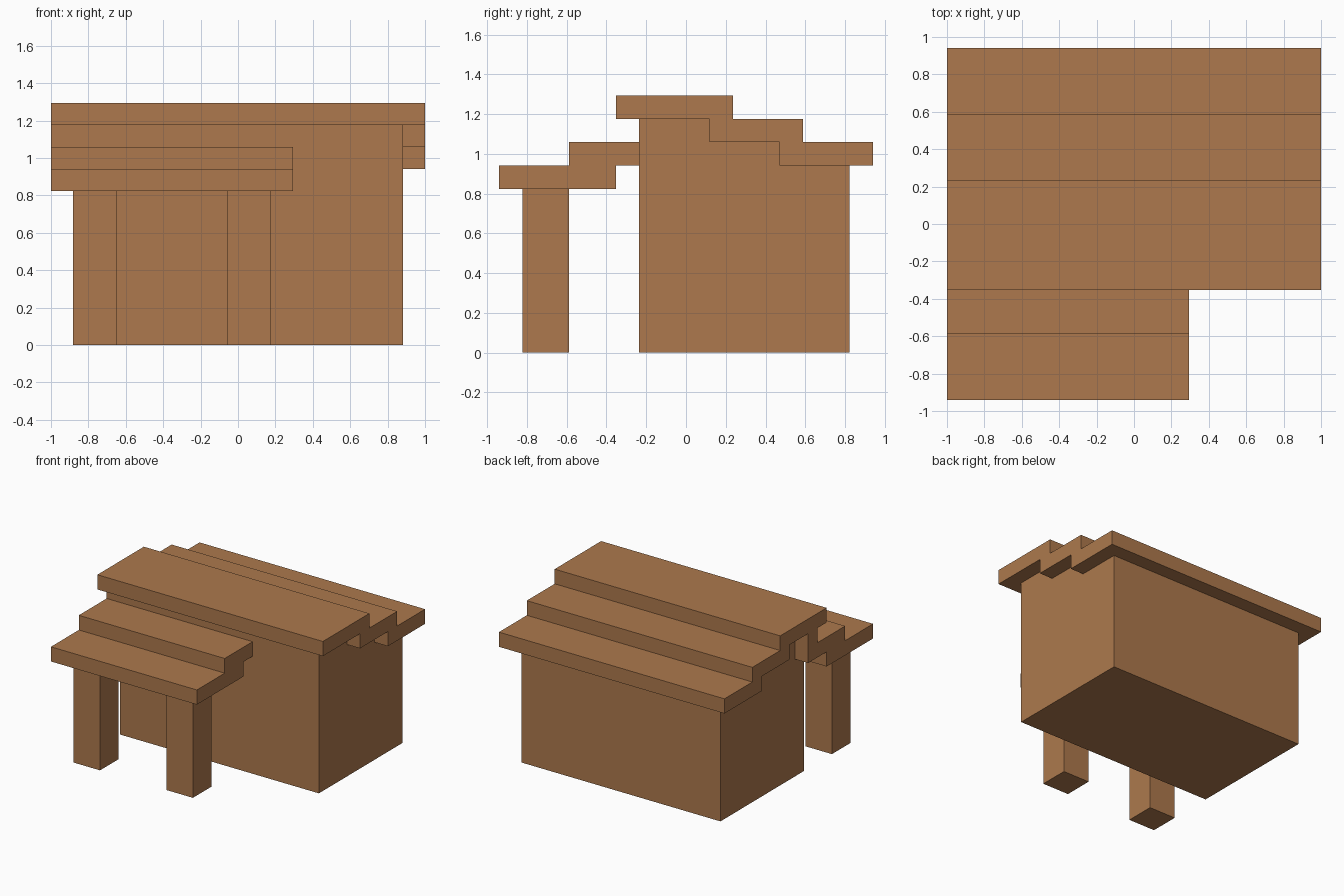
import bpy
import bmesh

cube = bpy.data.objects.get("Cube")
if cube:
    bpy.data.objects.remove(cube, do_unlink=True)

U = 2 / 17  # modelling grid: the roof is 17 units long

wood = bpy.data.materials.new("warm_brown_wood")
colour = (0.418, 0.191, 0.074, 1.0)
wood.diffuse_color = colour
wood.use_nodes = True
wood.node_tree.nodes["Principled BSDF"].inputs["Base Color"].default_value = colour


def extrude_profile(name, profile, x0, x1):
    """Extrude a (y, z) side profile along x, in grid units."""
    bm = bmesh.new()
    face = bm.faces.new([bm.verts.new((x0 * U, y * U, z * U)) for y, z in profile])
    geom = bmesh.ops.extrude_face_region(bm, geom=[face])["geom"]
    verts = [g for g in geom if isinstance(g, bmesh.types.BMVert)]
    bmesh.ops.translate(bm, verts=verts, vec=((x1 - x0) * U, 0, 0))
    bmesh.ops.recalc_face_normals(bm, faces=bm.faces)
    mesh = bpy.data.meshes.new(name)
    bm.to_mesh(mesh)
    bm.free()
    mesh.materials.append(wood)
    obj = bpy.data.objects.new(name, mesh)
    bpy.context.collection.objects.link(obj)
    return obj


def box(name, x0, x1, y0, y1, z0, z1):
    return extrude_profile(name, [(y0, z0), (y1, z0), (y1, z1), (y0, z1)], x0, x1)


# House body, its top stepped to meet the underside of the roof
extrude_profile("house_body",
                [(-2, 0), (7, 0), (7, 8), (4, 8), (4, 9), (1, 9), (1, 10), (-2, 10)],
                -7.5, 7.5)

# Main roof: three overlapping steps descending to the back
extrude_profile("main_roof",
                [(-3, 10), (1, 10), (1, 9), (4, 9), (4, 8), (8, 8),
                 (8, 9), (5, 9), (5, 10), (2, 10), (2, 11), (-3, 11)],
                -8.5, 8.5)

# Porch roof: two steps descending to the front, let into the house wall
extrude_profile("porch_roof",
                [(-8, 7), (-3, 7), (-3, 8), (-1, 8), (-1, 9), (-5, 9), (-5, 8), (-8, 8)],
                -8.5, 2.5)

# Short eave block joining the porch roof to the main roof outside the wall
box("eave_block", -8.5, -7.5, -2, -1, 9, 10)

# Porch posts
for name, x in (("right_porch_post", -7.5), ("left_porch_post", -0.5)):
    box(name, x, x + 2, -7, -5, 0, 7)
